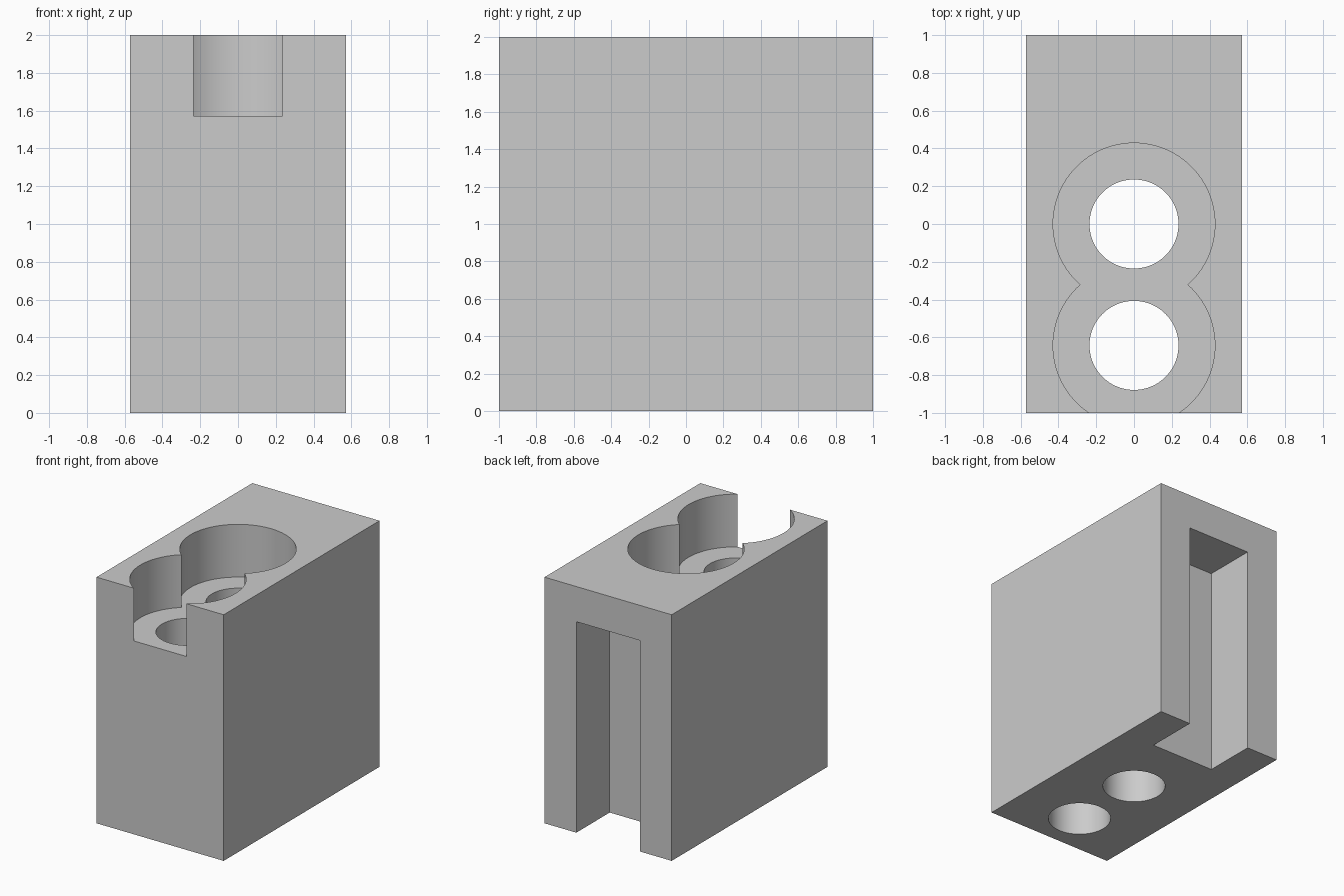
import bpy
import math

cube = bpy.data.objects.get("Cube")
if cube:
    bpy.data.objects.remove(cube, do_unlink=True)

U = 1 / 14             # design unit: the block is 16 x 28 x 28 units
W, L, H = 16 * U, 2.0, 2.0
BORE_Y = (0.0, -9 * U)  # centres of the two bores

grey = bpy.data.materials.new("light_grey")
grey.use_nodes = True
grey.diffuse_color = (0.6, 0.6, 0.6, 1)
grey.node_tree.nodes["Principled BSDF"].inputs["Base Color"].default_value = grey.diffuse_color


def box(name, size, location):
    bpy.ops.mesh.primitive_cube_add(size=1, location=location)
    obj = bpy.context.object
    obj.name = name
    obj.scale = size
    bpy.ops.object.transform_apply(location=True, rotation=False, scale=True)
    obj.data.materials.append(grey)
    return obj


def cylinder(name, radius, y, bottom, top):
    bpy.ops.mesh.primitive_cylinder_add(
        vertices=96, radius=radius, depth=top - bottom,
        location=(0, y, (bottom + top) / 2))
    obj = bpy.context.object
    obj.name = name
    obj.data.materials.append(grey)
    return obj


def cut(target, cutter):
    cutter.hide_render = True
    mod = target.modifiers.new(cutter.name, "BOOLEAN")
    mod.operation = "DIFFERENCE"
    mod.solver = "EXACT"
    mod.object = cutter
    bpy.context.view_layer.objects.active = target
    bpy.ops.object.modifier_apply(modifier=mod.name)
    bpy.data.objects.remove(cutter, do_unlink=True)


# Main block
block = box("block", (W, L, H), (0, 0, H / 2))

# Overlapping counterbores, the front one breaking through the front face
for y in BORE_Y:
    cut(block, cylinder("counterbore", 6 * U, y, H - 6 * U, H + 0.2))

# Through holes
for y in BORE_Y:
    cut(block, cylinder("through_hole", 3.3 * U, y, -0.2, H + 0.2))

# Slot in the back, open at the bottom
depth, top = 6 * U, H - 4 * U
cut(block, box("back_slot", (8 * U, depth + 0.2, top + 0.2),
               (0, L / 2 - depth / 2 + 0.1, top / 2 - 0.1)))

# Smooth bores with crisp edges
bpy.ops.object.select_all(action="DESELECT")
block.select_set(True)
bpy.context.view_layer.objects.active = block
bpy.ops.object.shade_smooth_by_angle(angle=math.radians(30))
